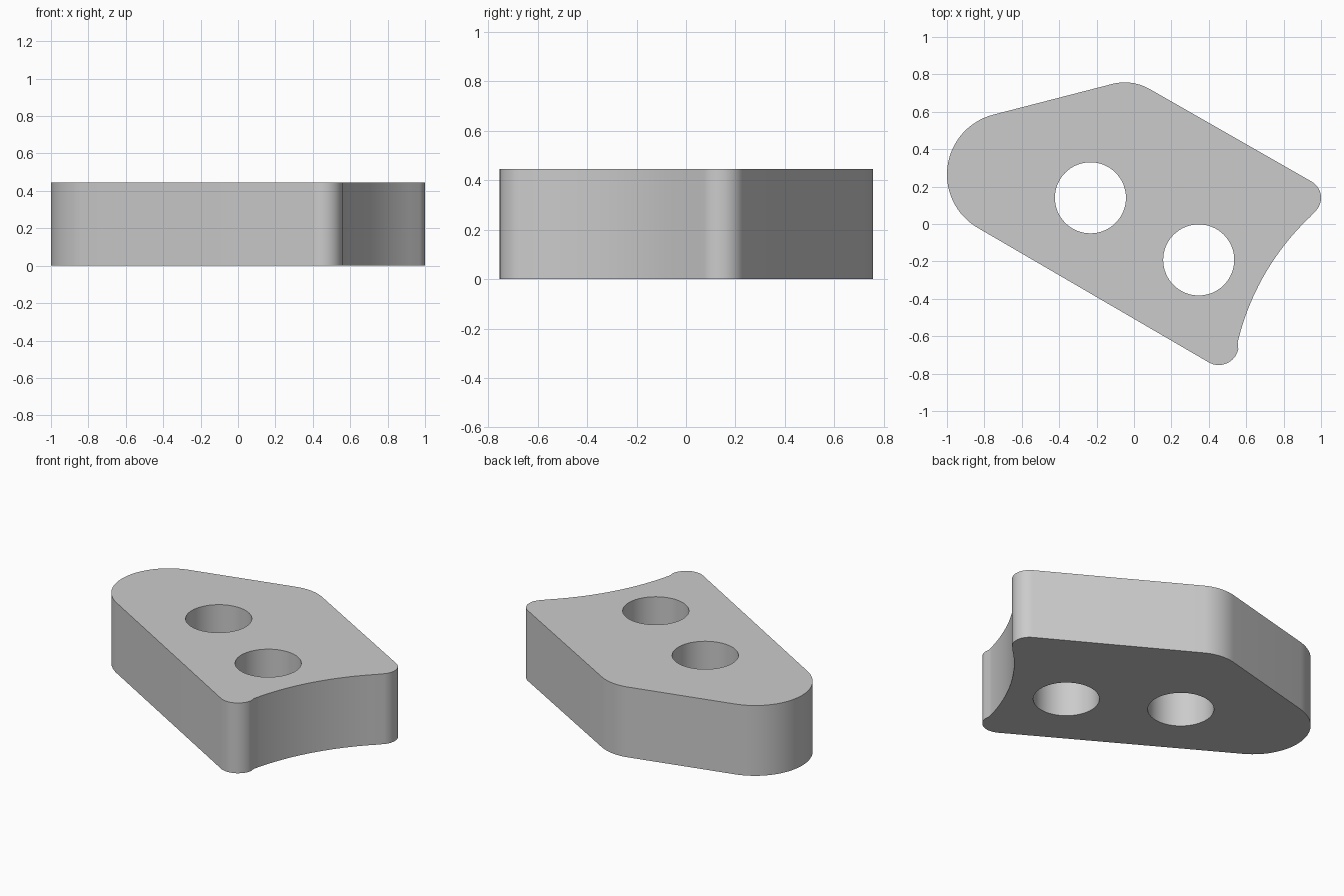
import bpy, bmesh
from math import radians, pi, sin, cos, atan2, degrees

if "Cube" in bpy.data.objects:
    bpy.data.objects.remove(bpy.data.objects["Cube"], do_unlink=True)

HEIGHT = 0.445


def arc(cx, cy, r, start, end, steps):
    """Points along an arc, angles in degrees."""
    angles = [radians(start + (end - start) * i / steps) for i in range(steps + 1)]
    return [(cx + r * cos(a), cy + r * sin(a)) for a in angles]


def heading(a, b):
    return degrees(atan2(b[1] - a[1], b[0] - a[0]))


# Centres of the two small corners and of the hollow between them
tip, foot, hollow = (0.9, 0.14), (0.453, -0.647), (1.868, -0.944)
to_tip, to_foot = heading(tip, hollow), heading(foot, hollow)

# Counter-clockwise outline: rounded corners joined by straight sides
outline = arc(*tip, 0.1, to_tip, 60, 16)
outline += arc(-0.05, 0.487, 0.27, 60, 105, 14)
outline += arc(-0.67, 0.265, 0.33, 105, 240, 32)
outline += arc(*foot, 0.107, 240, 360 + to_foot, 16)
outline += arc(*hollow, 1.35, 180 + to_foot, 180 + to_tip, 24)[1:-1]

# Two round through holes
holes = [arc(x, y, 0.19, 0, 360, 64)[:-1] for x, y in ((-0.233, 0.14), (0.346, -0.192))]

# Fill the profile around the holes and extrude it upwards
bm = bmesh.new()
edges = []
for loop in [outline] + holes:
    verts = [bm.verts.new((x, y, 0)) for x, y in loop]
    edges += [bm.edges.new((verts[i - 1], v)) for i, v in enumerate(verts)]
bmesh.ops.triangle_fill(bm, use_beauty=True, use_dissolve=False, edges=edges)
top = bmesh.ops.extrude_face_region(bm, geom=bm.faces[:], use_keep_orig=True)
bmesh.ops.translate(bm, vec=(0, 0, HEIGHT),
                    verts=[g for g in top["geom"] if isinstance(g, bmesh.types.BMVert)])
bmesh.ops.recalc_face_normals(bm, faces=bm.faces[:])
mesh = bpy.data.meshes.new("bracket_plate")
bm.to_mesh(mesh)
bm.free()

# Grey material
grey = bpy.data.materials.new("plain grey")
grey.use_nodes = True
colour = (0.6, 0.6, 0.6, 1)
grey.diffuse_color = colour
grey.node_tree.nodes["Principled BSDF"].inputs["Base Color"].default_value = colour
mesh.materials.append(grey)

plate = bpy.data.objects.new("bracket_plate", mesh)
bpy.context.collection.objects.link(plate)
bpy.ops.object.select_all(action="DESELECT")
plate.select_set(True)
bpy.context.view_layer.objects.active = plate
bpy.ops.object.shade_smooth_by_angle(angle=pi / 6)
